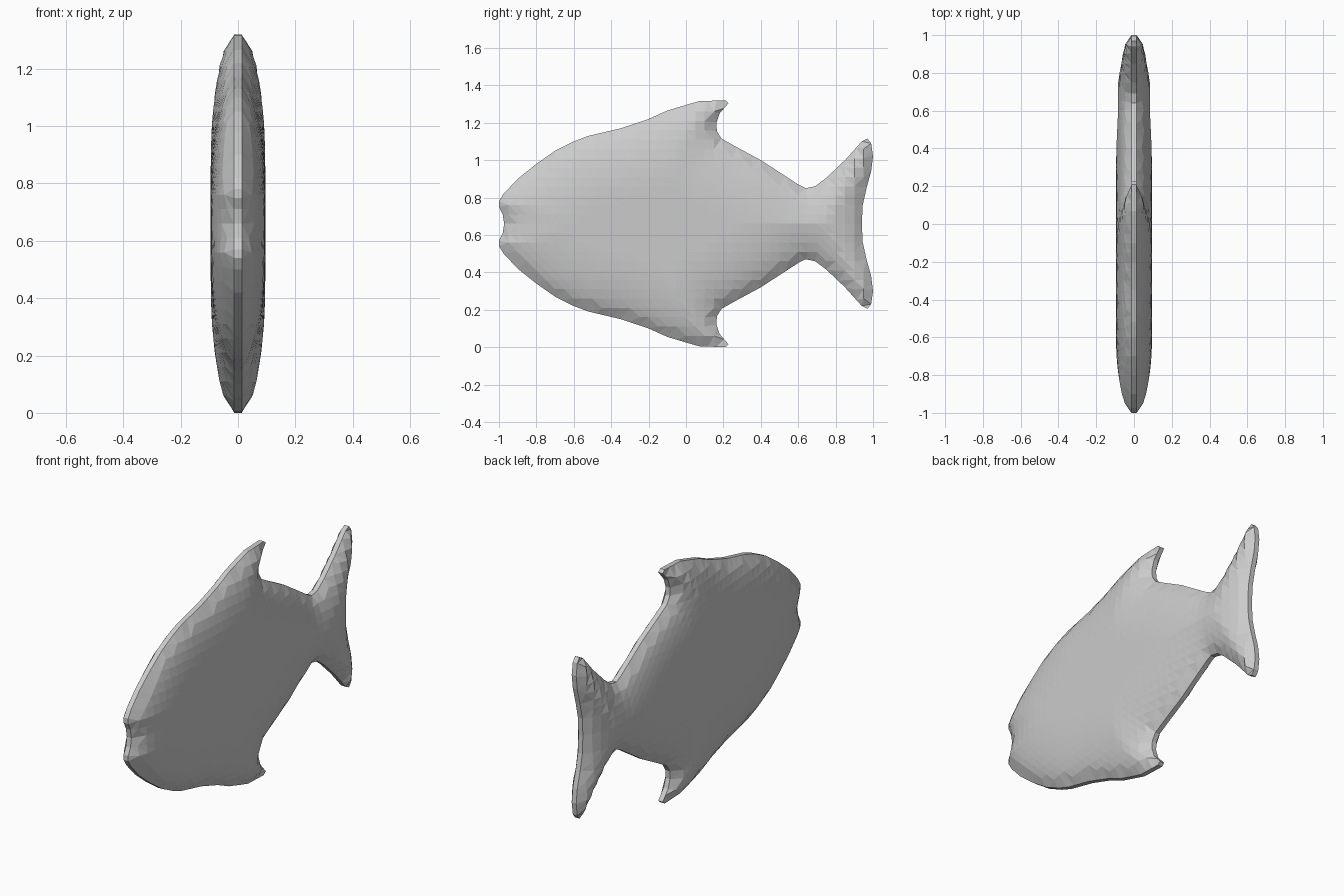
import bpy, bmesh, math
from mathutils import Vector
from mathutils.geometry import delaunay_2d_cdt, intersect_point_line

if "Cube" in bpy.data.objects:
    bpy.data.objects.remove(bpy.data.objects["Cube"])

MID_Z = 0.66
# upper half outline: (y, height), nose to tail
HALF = [(-.972, .66), (-.98, .71), (-1, .75), (-1, .78), (-.975, .82), (-.9, .90),
        (-.8, .98), (-.7, 1.05), (-.6, 1.10), (-.52, 1.13), (-.35, 1.17),
        (-.2, 1.22), (-.1, 1.265), (0, 1.295), (.07, 1.315), (.21, 1.32),
        (.228, 1.305), (.18, 1.25), (.163, 1.2), (.165, 1.155), (.19, 1.115), (.27, 1.07),
        (.4, 1.0), (.5, .935), (.6, .87), (.64, .85), (.69, .86), (.75, .905),
        (.85, 1.0), (.94, 1.1), (.97, 1.115), (.99, 1.09), (1, 1.02), (.99, .94), (.965, .85),
        (.945, .76), (.94, .66)]
STEP, MAX_HALF, RIM, REACH = 0.05, 0.095, 0.014, 0.36

# full mirrored outline, resampled to even edges
upper = [Vector((y, z - MID_Z)) for y, z in HALF]
corners = upper + [Vector((p.x, -p.y)) for p in reversed(upper[1:-1])]
outline = []
for a, b in zip(corners, corners[1:] + corners[:1]):
    n = max(1, math.ceil((b - a).length / 0.055))
    outline += [a.lerp(b, i / n) for i in range(n)]
segments = list(zip(outline, outline[1:] + outline[:1]))


def edge_distance(p):
    best = 9
    for a, b in segments:
        q, t = intersect_point_line(p, a, b)
        q = a.lerp(b, min(1, max(0, t)))
        best = min(best, (p - q).length)
    return best


def inside(p):
    hits = sum((a.y > p.y) != (b.y > p.y) and
               p.x < a.x + (p.y - a.y) * (b.x - a.x) / (b.y - a.y) for a, b in segments)
    return hits % 2 == 1


def half_width(d):
    t = 1 - min(d / REACH, 1)
    return max(RIM, MAX_HALF * math.sqrt(1 - t * t))


# interior grid gives the body its square facets
grid = [Vector((i * STEP, j * STEP)) for i in range(-20, 21) for j in range(-14, 15)]
grid = [p for p in grid if inside(p) and edge_distance(p) > 0.028]
flat = delaunay_2d_cdt(outline + grid, [], [list(range(len(outline)))], 1, 1e-5)

# one puffed side of the fish
bm = bmesh.new()
verts = [bm.verts.new((half_width(edge_distance(p)), p.x, p.y + MID_Z)) for p in flat[0]]
for f in flat[2]:
    bm.faces.new([verts[i] for i in f])
bmesh.ops.join_triangles(bm, faces=bm.faces[:], angle_face_threshold=0.7,
                         angle_shape_threshold=0.7)

# thin rim, then the mirrored side
rim = bmesh.ops.extrude_edge_only(bm, edges=[e for e in bm.edges if e.is_boundary])
for v in rim["geom"]:
    if isinstance(v, bmesh.types.BMVert):
        v.co.x = 0
bmesh.ops.mirror(bm, geom=bm.verts[:] + bm.edges[:] + bm.faces[:], axis='X', merge_dist=1e-4)
bmesh.ops.remove_doubles(bm, verts=bm.verts[:], dist=1e-4)
bmesh.ops.recalc_face_normals(bm, faces=bm.faces[:])

mesh = bpy.data.meshes.new("fish_body")
bm.to_mesh(mesh)
bm.free()
bpy.context.collection.objects.link(bpy.data.objects.new("fish_body", mesh))
